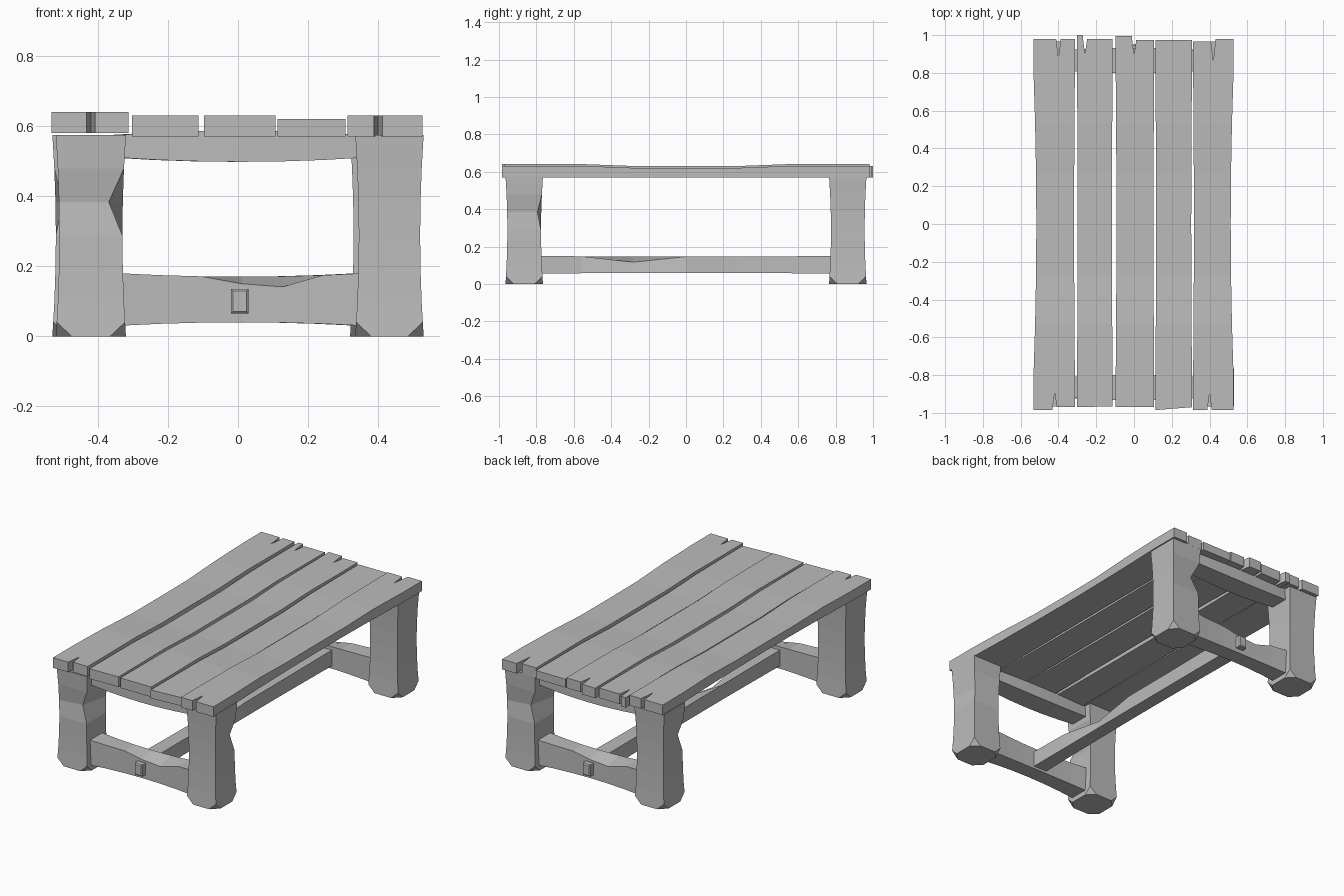
import bpy
import bmesh
from math import pi
from mathutils import Matrix, Vector

cube = bpy.data.objects.get("Cube")
if cube:
    bpy.data.objects.remove(cube, do_unlink=True)

wood = bpy.data.materials.new("grey_wood")
wood.use_nodes = True
wood.diffuse_color = (0.5, 0.5, 0.5, 1)
shader = wood.node_tree.nodes["Principled BSDF"]
shader.inputs["Base Color"].default_value = wood.diffuse_color


def finish(bm, name):
    """Store a bmesh as a flat shaded wooden object."""
    bmesh.ops.recalc_face_normals(bm, faces=bm.faces)
    mesh = bpy.data.meshes.new(name)
    bm.to_mesh(mesh)
    bm.free()
    mesh.materials.append(wood)
    part = bpy.data.objects.new(name, mesh)
    bpy.context.collection.objects.link(part)
    return part


def beam(low, high, axis, waist):
    """Box between two corners, ringed along one axis and slimmed at its middle."""
    low, high = Vector(low), Vector(high)
    centre, size = (low + high) / 2, high - low
    bm = bmesh.new()
    bmesh.ops.create_cube(bm, size=1)
    along = [e for e in bm.edges if e.verts[0].co[axis] != e.verts[1].co[axis]]
    bmesh.ops.subdivide_edges(bm, edges=along, cuts=5, use_grid_fill=True)
    for v in bm.verts:
        slim = waist * (1 - (2 * v.co[axis]) ** 2)
        for i in range(3):
            side = 1 if v.co[i] > 0 else -1
            v.co[i] = centre[i] + v.co[i] * size[i] - (0 if i == axis else side * slim)
    return bm


def knock(bm, spot, push):
    """Dent a worn edge by pushing in the corner nearest to a spot."""
    spot = Vector(spot)
    nearest = min(bm.verts, key=lambda v: (v.co - spot).length)
    nearest.co += Vector(push)


def chip_feet(bm, low, high, size):
    """Slice off the four bottom corners of a leg."""
    for x, sx in ((low[0], -1), (high[0], 1)):
        for y, sy in ((low[1], -1), (high[1], 1)):
            geom = bm.verts[:] + bm.edges[:] + bm.faces[:]
            cut = bmesh.ops.bisect_plane(bm, geom=geom, plane_co=(x - sx * size, y, 0),
                                         plane_no=(sx, sy, -1), clear_outer=True)
            rim = [e for e in cut["geom_cut"] if isinstance(e, bmesh.types.BMEdge)]
            bmesh.ops.holes_fill(bm, edges=rim, sides=0)


def plank_end(left, right, y_left, split, y_right, inward):
    """Outline of a board end, with a narrow split where one is given."""
    if split is None:
        return [(left, y_left), (right, y_right)]
    half = 0.012
    return [(left, y_left), (split - half, y_left), (split, y_left + inward),
            (split + half, y_right), (right, y_right)]


def plank(name, left, right, bottom, top, front, back):
    """Board with pinched long edges, a slight sag and broken ends."""
    gap, reach, steps = 0.003, 0.8, 6

    def edges(y):
        bow = 1 - (y / reach) ** 2
        ends = []
        for x, side in ((left, 1), (right, -1)):
            pinch = 0.015 if abs(x) > 0.5 else 0.004
            ends.append(x + side * (gap + pinch * bow))
        return ends

    bm = bmesh.new()
    stations = [reach * (2 * i / steps - 1) for i in range(steps + 1)]
    cells = []
    for y, y_next in zip(stations, stations[1:]):
        (a, b), (c, d) = edges(y), edges(y_next)
        cells.append([(a, y), (b, y), (d, y_next), (c, y_next)])
    for y, shape, inward in ((-reach, front, 0.09), (reach, back, -0.1)):
        a, b = edges(y)
        cells.append([(a, y)] + plank_end(a, b, *shape, inward) + [(b, y)])
    for cell in cells:
        bm.faces.new([bm.verts.new((x, y, bottom)) for x, y in cell])
    bmesh.ops.remove_doubles(bm, verts=bm.verts, dist=0.0005)
    raised = bmesh.ops.extrude_face_region(bm, geom=bm.faces[:], use_keep_orig=True)
    for v in raised["geom"]:
        if isinstance(v, bmesh.types.BMVert):
            v.co.z = top - (0.01 if abs(v.co.y) < 0.5 else 0)
    finish(bm, name)


# Table top boards: ends are (left y, split x, right y)
plank("plank_1", -0.535, -0.31, 0.58, 0.64, (-0.985, -0.42, -0.97), (0.98, -0.4, 0.98))
plank("plank_2", -0.305, -0.11, 0.57, 0.63, (-0.97, None, -0.965), (1, -0.26, 0.98))
plank("plank_3", -0.1, 0.11, 0.57, 0.63, (-0.97, None, -0.97), (0.995, 0, 0.975))
plank("plank_4", 0.11, 0.31, 0.57, 0.62, (-0.985, None, -0.97), (0.975, None, 0.975))
plank("plank_5", 0.31, 0.53, 0.57, 0.63, (-0.985, 0.4, -0.985), (0.965, 0.42, 0.98))


def leg(name, inner, outer, dent, push):
    """Slim waisted leg at the front, with chipped foot and one gouged edge."""
    low = (min(inner, outer), -0.965, 0)
    high = (max(inner, outer), -0.765, 0.575)
    bm = beam(low, high, 2, 0.01)
    knock(bm, dent, push)
    chip_feet(bm, low, high, 0.045)
    return finish(bm, name)


def end_frame(prefix):
    """Two legs, two cross rails and the peg of one table end."""
    parts = [
        leg(prefix + "_leg_a", -0.32, -0.52, (-0.32, -0.96, 0.4), (-0.04, 0.02, 0)),
        leg(prefix + "_leg_b", 0.335, 0.53, (0.53, -0.77, 0.4), (-0.02, -0.02, 0)),
    ]
    rail = beam((-0.34, -0.925, 0.03), (0.36, -0.81, 0.18), 0, 0.01)
    knock(rail, (0, -0.92, 0.17), (0, 0, -0.02))
    knock(rail, (0.13, -0.92, 0.17), (0, 0, -0.03))
    parts.append(finish(rail, prefix + "_lower_rail"))
    upper = beam((-0.34, -0.92, 0.51), (0.36, -0.81, 0.575), 0, -0.012)
    parts.append(finish(upper, prefix + "_upper_rail"))
    peg = beam((-0.02, -0.95, 0.065), (0.03, -0.86, 0.135), 1, 0)
    bmesh.ops.bevel(peg, geom=[e for e in peg.edges if all(v.co.y < -0.94 for v in e.verts)],
                    offset=0.006, segments=1, affect="EDGES")
    parts.append(finish(peg, prefix + "_peg"))
    return parts


# The far end is the near end turned half round
end_frame("front")
for part in end_frame("back"):
    part.data.transform(Matrix.Rotation(pi, 4, "Z"))

# Long stretcher joining the two lower rails
stretcher = beam((-0.045, -0.84, 0.055), (0.045, 0.84, 0.15), 1, 0.004)
knock(stretcher, (0.045, -0.28, 0.15), (-0.02, 0, -0.03))
finish(stretcher, "stretcher")
